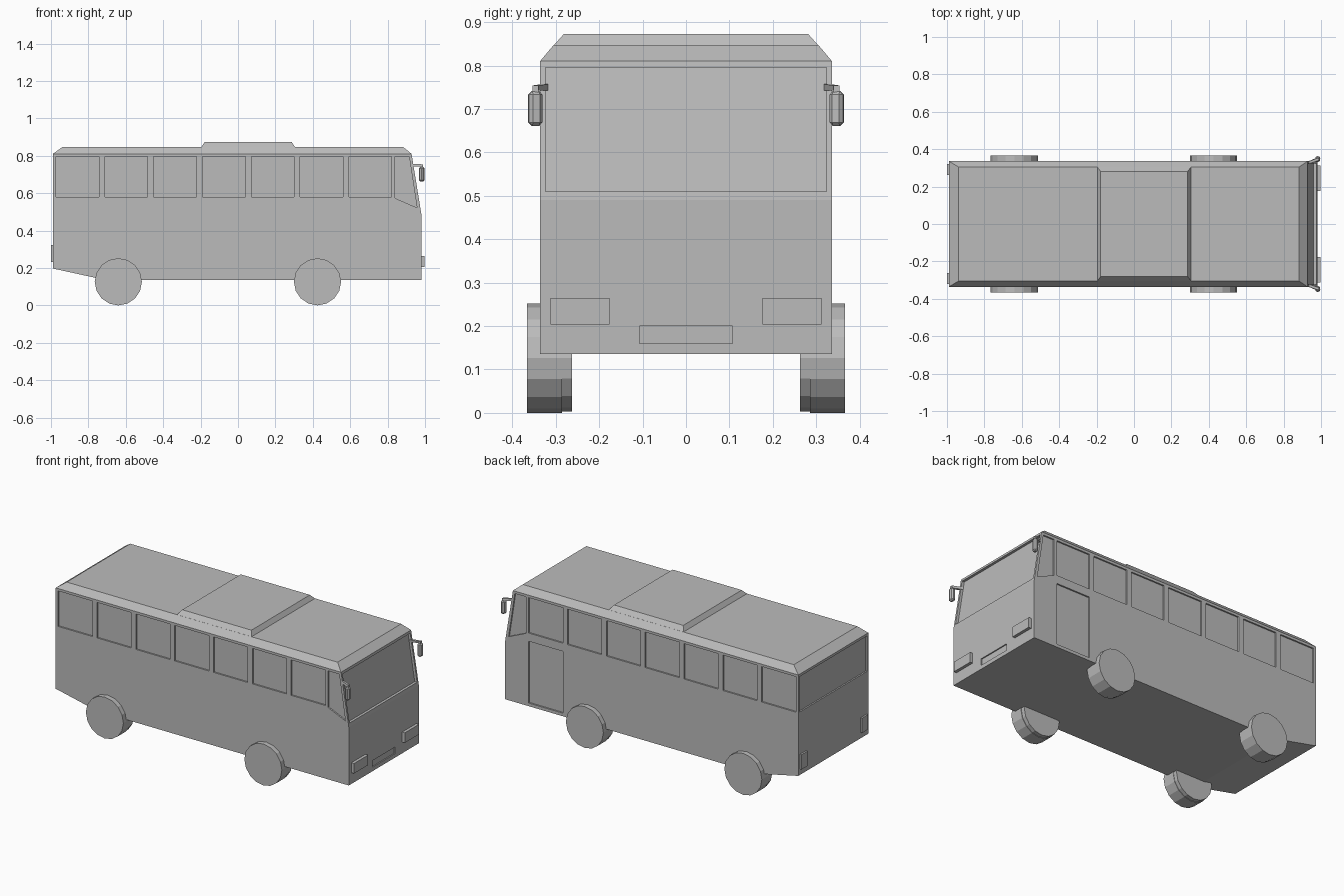
import bpy, bmesh, math
from mathutils import Vector, Matrix

cube = bpy.data.objects.get("Cube")
if cube:
    bpy.data.objects.remove(cube, do_unlink=True)

grey = bpy.data.materials.new("plain_grey")
grey.use_nodes = True
grey.diffuse_color = (0.5, 0.5, 0.5, 1)
grey.node_tree.nodes["Principled BSDF"].inputs["Base Color"].default_value = (0.5, 0.5, 0.5, 1)


def make_object(name, bm):
    bmesh.ops.recalc_face_normals(bm, faces=bm.faces)
    mesh = bpy.data.meshes.new(name)
    bm.to_mesh(mesh)
    bm.free()
    mesh.materials.append(grey)
    obj = bpy.data.objects.new(name, mesh)
    bpy.context.collection.objects.link(obj)
    return obj


def loft(bm, rings):
    """Skin a list of equally long closed rings and cap both ends."""
    loops = [[bm.verts.new(p) for p in ring] for ring in rings]
    n = len(loops[0])
    for a, b in zip(loops, loops[1:]):
        for i in range(n):
            bm.faces.new((a[i], a[(i + 1) % n], b[(i + 1) % n], b[i]))
    bm.faces.new(loops[0])
    bm.faces.new(loops[-1])


def prism(bm, profile, y0, y1):
    """Extrude an (x, z) profile between two y positions."""
    loft(bm, [[(x, y, z) for x, z in profile] for y in (y0, y1)])


def rect(x0, x1, z0, z1):
    return [(x0, z0), (x1, z0), (x1, z1), (x0, z1)]


def level(x0, x1, y, z):
    return [(x0, -y, z), (x1, -y, z), (x1, y, z), (x0, y, z)]


def block(name, x0, x1, y0, y1, z0, z1, bevel=0.0):
    bm = bmesh.new()
    prism(bm, rect(x0, x1, z0, z1), y0, y1)
    if bevel:
        bmesh.ops.bevel(bm, geom=bm.edges[:], offset=bevel, segments=1, affect='EDGES')
    return make_object(name, bm)


# Main body shell
HALF = 0.336
REAR, NOSE = -0.99, 0.98
bm = bmesh.new()
prism(bm, [(REAR, 0.197), (-0.71, 0.136), (NOSE, 0.136), (NOSE, 0.49),
           (0.928, 0.81), (REAR, 0.81)], -HALF, HALF)
body = make_object("body", bm)

# Recess cutters: side windows, door, windscreen, rear window, number plate
DEPTH = 0.009
bm = bmesh.new()
for side in (-1, 1):
    y0, y1 = side * (HALF - DEPTH), side * (HALF + 0.05)
    for i in range(7):
        x = -0.973 + i * 0.261
        prism(bm, rect(x, x + 0.229, 0.58, 0.795), y0, y1)
    prism(bm, [(0.84, 0.573), (0.957, 0.522), (0.915, 0.795), (0.84, 0.795)], y0, y1)
prism(bm, rect(0.593, 0.822, 0.155, 0.53), HALF - DEPTH, HALF + 0.05)
prism(bm, [(0.961, 0.51), (1.05, 0.51), (1.05, 0.795), (0.915, 0.795)], -0.324, 0.324)
prism(bm, rect(REAR - 0.05, REAR + DEPTH, 0.58, 0.795), -0.324, 0.324)
prism(bm, rect(NOSE - 0.007, NOSE + 0.05, 0.16, 0.2), -0.107, 0.107)
cutter = make_object("recess_cutter", bm)
cutter.hide_render = True

cut = body.modifiers.new("recesses", 'BOOLEAN')
cut.operation = 'DIFFERENCE'
cut.solver = 'EXACT'
cut.object = cutter
bpy.context.view_layer.update()
shell = bpy.data.meshes.new_from_object(body.evaluated_get(bpy.context.evaluated_depsgraph_get()))
body.modifiers.clear()
body.data = shell
bpy.data.objects.remove(cutter, do_unlink=True)

# Chamfered roof and raised roof unit
bm = bmesh.new()
loft(bm, [level(REAR, 0.928, HALF, 0.81), level(-0.938, 0.883, 0.305, 0.847)])
make_object("roof", bm)
bm = bmesh.new()
loft(bm, [level(-0.197, 0.305, 0.305, 0.846), level(-0.178, 0.287, 0.281, 0.873)])
make_object("roof_unit", bm)

# Lamps and mirrors, one per side
for side, label in ((1, "left"), (-1, "right")):
    block(label + "_headlight", NOSE - 0.01, 0.998, side * 0.176, side * 0.312, 0.204, 0.265)
    block(label + "_tail_light", -1.0, REAR + 0.01, side * 0.262, side * 0.32, 0.232, 0.322)
    head = block(label + "_mirror", -0.013, 0.013, -0.016, 0.016, -0.04, 0.04, 0.008)
    head.matrix_world = (Matrix.Translation((0.982, side * 0.347, 0.701))
                         @ Matrix.Rotation(side * -0.2, 4, 'Z'))
    # Arm reaches forward from the windscreen pillar, then drops into the mirror
    bm = bmesh.new()
    path = [(0.925, 0.325, 0.75), (0.982, 0.347, 0.748), (0.982, 0.347, 0.73)]
    rings = []
    for k, (x, y, z) in enumerate(path):
        across = (Vector((0, 0.007, 0)), Vector((0, 0.007, 0)), Vector((0, 0.007, 0)))[k]
        up = (Vector((0, 0, 0.007)), Vector((0.006, 0, 0.006)), Vector((0.007, 0, 0)))[k]
        c = Vector((x, side * y, z))
        rings.append([c - across - up, c + across - up, c + across + up, c - across + up])
    loft(bm, rings)
    make_object(label + "_mirror_arm", bm)

# Wheels with a slightly smaller inner rim
SIDES, RADIUS = 16, 0.126
for x, where in ((0.425, "front"), (-0.64, "rear")):
    for side, label in ((1, "left"), (-1, "right")):
        bm = bmesh.new()
        rings = []
        for y, r in ((0.262, 0.123), (0.286, 0.123), (0.286, RADIUS), (0.366, RADIUS)):
            rings.append([(x + r * math.sin(2 * math.pi * i / SIDES), side * y,
                           RADIUS - r * math.cos(2 * math.pi * i / SIDES)) for i in range(SIDES)])
        loft(bm, rings)
        make_object(f"{where}_{label}_wheel", bm)
